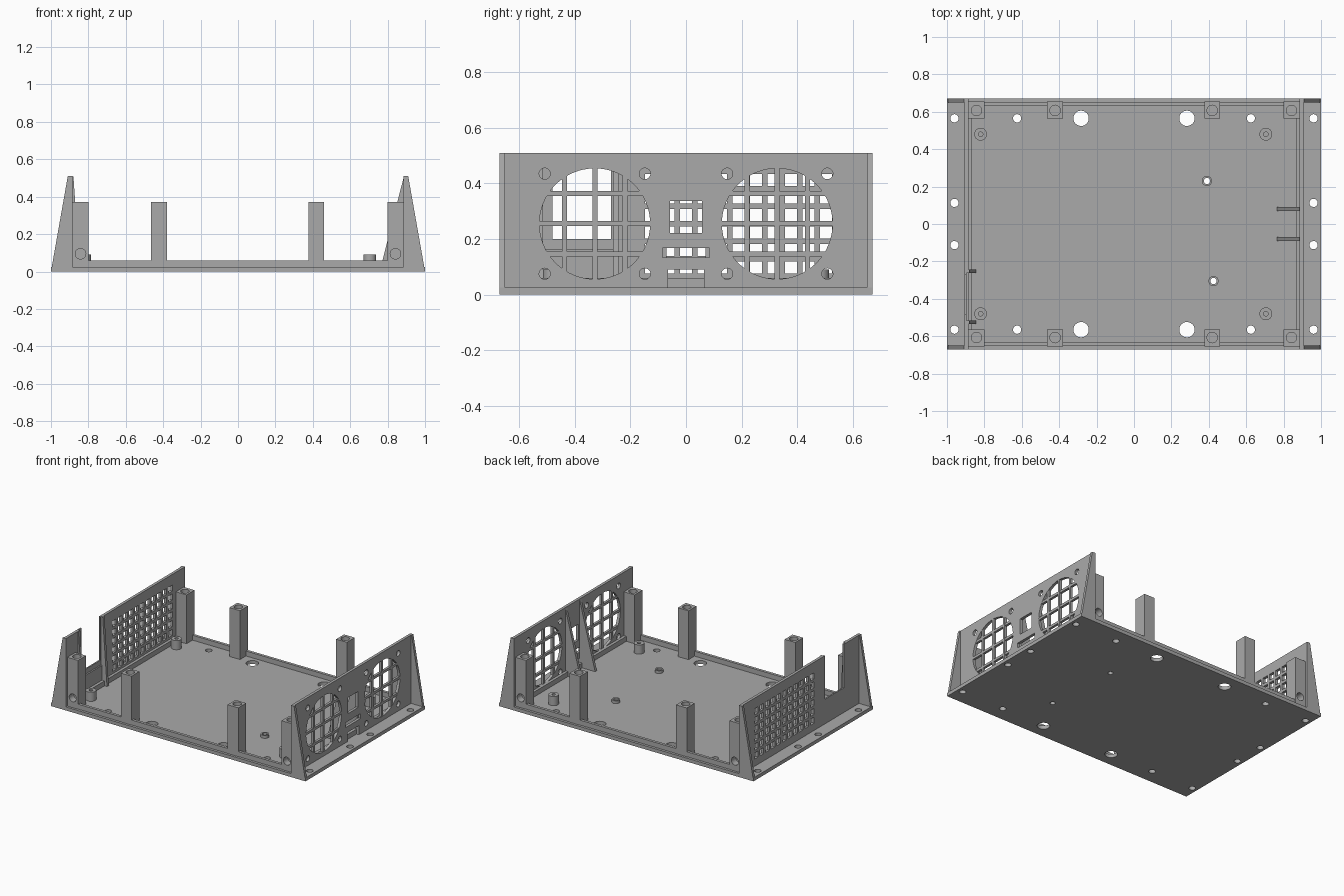
import bpy, bmesh, math
from mathutils import Matrix, Vector

cube = bpy.data.objects.get("Cube")
if cube:
    bpy.data.objects.remove(cube, do_unlink=True)

grey = bpy.data.materials.new("plain_grey")
grey.use_nodes = True
grey.diffuse_color = (0.4, 0.4, 0.4, 1)
grey.node_tree.nodes["Principled BSDF"].inputs["Base Color"].default_value = grey.diffuse_color

FLOOR, RIM, TOP = 0.025, 0.06, 0.51
END_Y, WALL_Y = 0.67, 0.652
PANEL_IN, PANEL_OUT = 0.885, 0.905


def box(bm, x, y, z):
    """Box from (low, high) ranges on each axis."""
    spans = (x, y, z)
    centre = Vector([(a + b) / 2 for a, b in spans])
    size = [abs(b - a) for a, b in spans]
    bmesh.ops.create_cube(bm, size=1, matrix=Matrix.Translation(centre) @ Matrix.Diagonal((*size, 1)))


def rod(bm, centre, radius, length, axis="Z", sides=32):
    turn = {"X": Matrix.Rotation(math.pi / 2, 4, "Y"),
            "Y": Matrix.Rotation(math.pi / 2, 4, "X"), "Z": Matrix()}[axis]
    bmesh.ops.create_cone(bm, cap_ends=True, segments=sides, radius1=radius, radius2=radius,
                          depth=length, matrix=Matrix.Translation(centre) @ turn)


def plate(bm, outline, y0, y1):
    """Flat x-z outline extruded along y."""
    face = bm.faces.new([bm.verts.new((x, y0, z)) for x, z in outline])
    new = bmesh.ops.extrude_face_region(bm, geom=[face])["geom"]
    bmesh.ops.translate(bm, vec=(0, y1 - y0, 0), verts=[v for v in new if isinstance(v, bmesh.types.BMVert)])


def make(name, bm):
    bmesh.ops.recalc_face_normals(bm, faces=bm.faces)
    mesh = bpy.data.meshes.new(name)
    bm.to_mesh(mesh)
    bm.free()
    mesh.materials.append(grey)
    obj = bpy.data.objects.new(name, mesh)
    bpy.context.collection.objects.link(obj)
    return obj


def cut(obj, bm):
    cutter = make("cutter", bm)
    cutter.hide_render = True
    mod = obj.modifiers.new("cut", "BOOLEAN")
    mod.operation, mod.solver, mod.object = "DIFFERENCE", "EXACT", cutter
    bpy.context.view_layer.objects.active = obj
    bpy.ops.object.modifier_apply(modifier=mod.name)
    bpy.data.objects.remove(cutter, do_unlink=True)


# Base plate with screw holes and cable holes
bosses = [(0.39, 0.23), (0.425, -0.305)]
bm = bmesh.new()
box(bm, (-1, 1), (-END_Y, END_Y), (0, FLOOR))
base = make("base_plate", bm)
bm = bmesh.new()
for sx in (-1, 1):
    for sy in (-1, 1):
        for x, y, r in ((0.283, 0.565, 0.041), (0.625, 0.565, 0.022),
                        (0.96, 0.565, 0.022), (0.96, 0.113, 0.022)):
            rod(bm, (sx * x, sy * y, 0), r, 0.2)
for x, y in bosses:
    rod(bm, (x, y, 0), 0.017, 0.2)
cut(base, bm)

# Low front and back walls
for name, s in (("front_wall", -1), ("back_wall", 1)):
    bm = bmesh.new()
    box(bm, (-0.886, 0.886), (s * 0.632, s * WALL_Y), (0.01, RIM))
    make(name, bm)

# Lid columns with screw sockets; corner columns also have an outer socket
for s in (-1, 1):
    for x in (-0.842, -0.422, 0.418, 0.842):
        bm = bmesh.new()
        box(bm, (x - 0.042, x + 0.042), (s * 0.565, s * 0.654), (0.01, 0.372))
        col = make("column", bm)
        bm = bmesh.new()
        rod(bm, (x, s * 0.607, 0.372), 0.028, 0.12)
        if abs(x) > 0.8:
            rod(bm, (x, s * 0.654, 0.095), 0.028, 0.1, "Y")
        cut(col, bm)

# Board standoffs and small bosses
for x in (-0.82, 0.705):
    for y in (-0.48, 0.48):
        bm = bmesh.new()
        rod(bm, (x, y, 0.05), 0.034, 0.08)
        post = make("standoff", bm)
        bm = bmesh.new()
        rod(bm, (x, y, 0.09), 0.012, 0.1)
        cut(post, bm)
for x, y in bosses:
    bm = bmesh.new()
    rod(bm, (x, y, 0.033), 0.027, 0.024)
    boss = make("boss", bm)
    bm = bmesh.new()
    rod(bm, (x, y, 0.033), 0.017, 0.1)
    cut(boss, bm)

# Sloping end gussets and inner bottom lips
for side in (-1, 1):
    for s in (-1, 1):
        bm = bmesh.new()
        plate(bm, [(side * x, z) for x, z in ((PANEL_IN, 0), (1, 0), (0.91, TOP), (PANEL_IN, TOP))],
              s * 0.65, s * END_Y)
        make("gusset", bm)
    bm = bmesh.new()
    box(bm, (side * 0.865, side * 0.886), (-0.57, 0.57), (0.01, RIM))
    make("panel_lip", bm)


def panel(name, side):
    bm = bmesh.new()
    box(bm, (side * PANEL_IN, side * PANEL_OUT), (-0.651, 0.651), (0.01, TOP))
    return make(name, bm)


# Left panel: two fan openings, screw holes and connector openings
through = (0.85, 0.95)
fan_y, fan_z, fan_r, pitch = 0.328, 0.255, 0.199, 0.108
left = panel("left_panel", 1)
bm = bmesh.new()
for s in (-1, 1):
    rod(bm, (0.9, s * fan_y, fan_z), fan_r, 0.1, "X", 64)
    for dy in (-0.18, 0.18):
        for dz in (-0.18, 0.18):
            rod(bm, (0.9, s * fan_y + dy, fan_z + dz), 0.02, 0.1, "X")
box(bm, through, (-0.057, 0.057), (0.222, 0.336))
box(bm, through, (-0.085, 0.085), (0.133, 0.168))
box(bm, through, (-0.065, 0.065), (FLOOR, 0.09))
cut(left, bm)

# Fan grille bars
for s in (-1, 1):
    bm = bmesh.new()
    for k in (-1, 0, 1):
        half = math.sqrt(fan_r ** 2 - (k * pitch) ** 2) + 0.006
        y, z = s * fan_y + k * pitch, fan_z + k * pitch
        box(bm, (0.886, 0.904), (y - 0.009, y + 0.009), (fan_z - half, fan_z + half))
        box(bm, (0.8863, 0.9037), (s * fan_y - half, s * fan_y + half), (z - 0.009, z + 0.009))
    make("fan_grille", bm)

# Triangular braces inside the left panel
for s in (-1, 1):
    bm = bmesh.new()
    plate(bm, [(0.76, 0.01), (0.887, 0.01), (0.887, TOP - 0.001)], s * 0.07, s * 0.09)
    make("panel_brace", bm)

# Right panel: square vent grid and an open-topped socket notch
right = panel("right_panel", -1)
bm = bmesh.new()
step, half = 0.063, 0.0215
for i in range(-2, 9):
    for k in range(6):
        y, z = i * step, 0.098 + k * step
        box(bm, (-0.95, -0.85), (y - half, y + half), (z - half, z + half))
box(bm, (-0.95, -0.85), (-0.48, -0.27), (0.2, 0.6))
cut(right, bm)
bm = bmesh.new()
box(bm, (-0.895, -0.85), (-0.515, -0.262), (0.165, 0.6))
cut(right, bm)

# Guide ribs beside the notch
for y in (-0.525, -0.253):
    bm = bmesh.new()
    plate(bm, [(-0.887, 0.01), (-0.845, 0.01), (-0.88, TOP - 0.001), (-0.887, TOP - 0.001)], y - 0.01, y + 0.01)
    make("notch_rib", bm)

# Smooth the round holes and posts, keeping edges sharp
bpy.ops.object.select_all(action="DESELECT")
for obj in bpy.context.collection.objects:
    if obj.type == "MESH" and obj.data.materials and obj.data.materials[0] == grey:
        obj.select_set(True)
        bpy.context.view_layer.objects.active = obj
bpy.ops.object.shade_smooth_by_angle(angle=math.radians(30))
